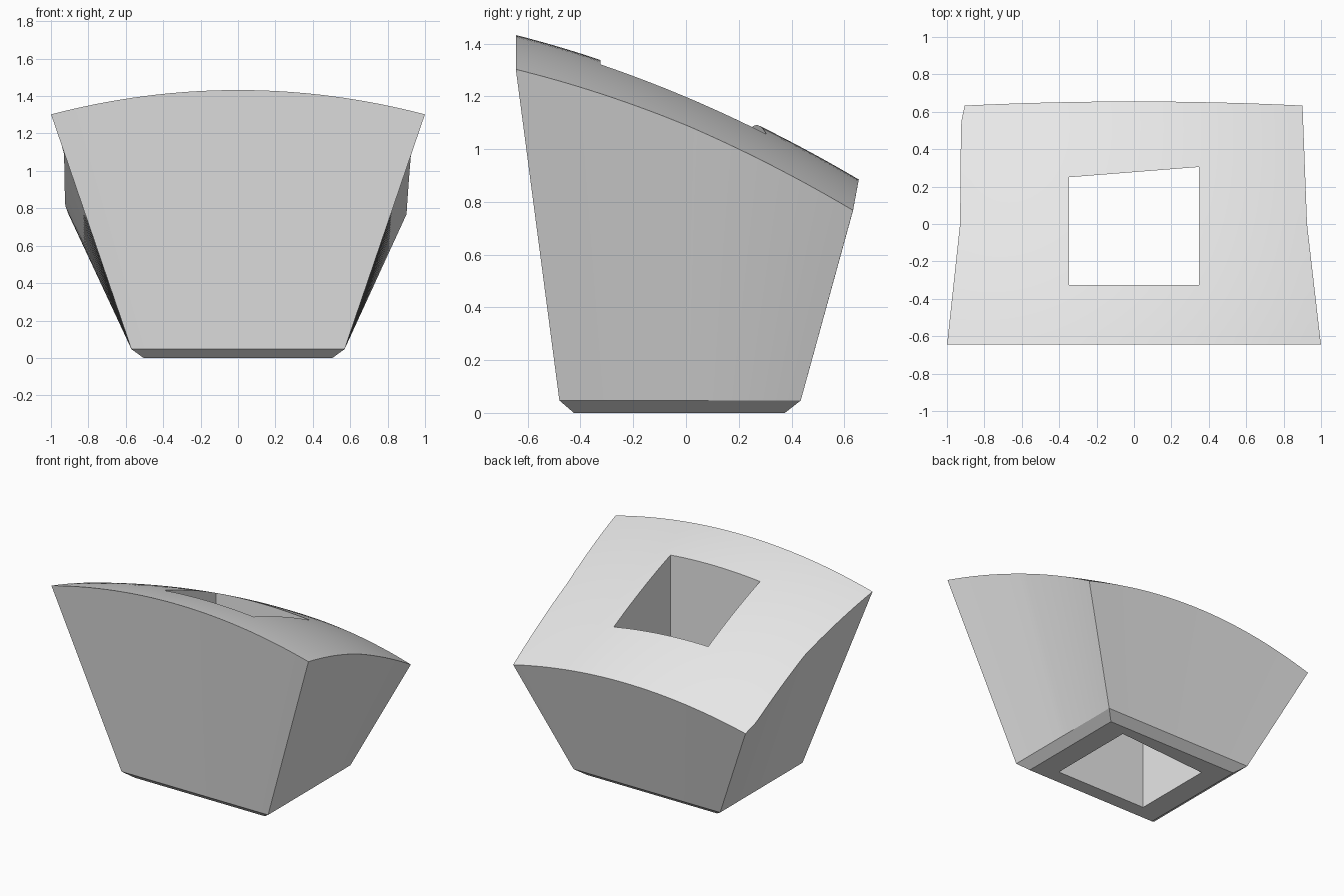
import bpy
import bmesh

default = bpy.data.objects.get("Cube")
if default:
    bpy.data.objects.remove(default, do_unlink=True)

NX, NY = 32, 32

# Half widths of the upper rim along the depth, as (y, width)
RIGHT_RIM = [(-0.65, 1.0), (0.0, 0.93), (0.54, 0.925), (0.66, 0.9)]
LEFT_RIM = [(-0.65, 1.0), (0.0, 0.925), (0.66, 0.9)]


def lerp(a, b, t):
    return a + (b - a) * t


def sample(points, y):
    for (y0, w0), (y1, w1) in zip(points, points[1:]):
        if y <= y1:
            return lerp(w0, w1, (y - y0) / (y1 - y0))
    return points[-1][1]


def top_point(u, v):
    """Crowned, backward sloping top; u and v run from 0 to 1."""
    s = u * 2 - 1
    y = lerp(-0.645, 0.655 - 0.022 * s * s, v)
    x = s * sample(LEFT_RIM if s > 0 else RIGHT_RIM, y)
    z = 1.215 - 0.42 * y - 0.129 * y * y - (0.145 + 0.023 * y) * x * x
    return x, y, z


def make_object(name, bm):
    bmesh.ops.recalc_face_normals(bm, faces=bm.faces)
    mesh = bpy.data.meshes.new(name)
    bm.to_mesh(mesh)
    bm.free()
    obj = bpy.data.objects.new(name, mesh)
    bpy.context.collection.objects.link(obj)
    return obj


# Body: crowned top, flared walls and chamfered foot
bm = bmesh.new()
grid = [[bm.verts.new(top_point(i / NX, j / NY)) for j in range(NY + 1)]
        for i in range(NX + 1)]
for i in range(NX):
    for j in range(NY):
        bm.faces.new((grid[i][j], grid[i + 1][j],
                      grid[i + 1][j + 1], grid[i][j + 1]))

rim = ([(i, 0) for i in range(NX)] + [(NX, j) for j in range(NY)]
       + [(i, NY) for i in range(NX, 0, -1)] + [(0, j) for j in range(NY, 0, -1)])
ring = [grid[i][j] for i, j in rim]
for half_x, front, back, z in ((0.57, -0.48, 0.435, 0.047),
                               (0.505, -0.425, 0.375, 0.0)):
    lower = [bm.verts.new((lerp(-half_x, half_x, i / NX),
                           lerp(front, back, j / NY), z)) for i, j in rim]
    for k in range(len(ring)):
        n = (k + 1) % len(ring)
        bm.faces.new((ring[k], lower[k], lower[n], ring[n]))
    ring = lower
bm.faces.new(ring)
body = make_object("cap_body", bm)

# Cutter for the slightly skewed opening straight through the body
bm = bmesh.new()
outline = [(-0.348, -0.325), (0.348, -0.325), (0.348, 0.305), (-0.348, 0.25)]
base = bm.faces.new([bm.verts.new((x, y, -0.5)) for x, y in outline])
extruded = bmesh.ops.extrude_face_region(bm, geom=[base])
bmesh.ops.translate(bm, vec=(0, 0, 3), verts=[
    v for v in extruded["geom"] if isinstance(v, bmesh.types.BMVert)])
cutter = make_object("opening_cutter", bm)
cutter.hide_render = True

cut = body.modifiers.new("opening", 'BOOLEAN')
cut.operation = 'DIFFERENCE'
cut.solver = 'EXACT'
cut.object = cutter

bpy.ops.object.select_all(action='DESELECT')
body.select_set(True)
bpy.context.view_layer.objects.active = body
bpy.ops.object.modifier_apply(modifier=cut.name)
bpy.data.objects.remove(cutter, do_unlink=True)

# Material and shading
grey = bpy.data.materials.new("light_grey")
grey.use_nodes = True
color = (0.8, 0.8, 0.8, 1.0)
grey.diffuse_color = color
grey.node_tree.nodes["Principled BSDF"].inputs["Base Color"].default_value = color
body.data.materials.clear()
body.data.materials.append(grey)
bpy.ops.object.shade_smooth_by_angle(angle=0.5)
